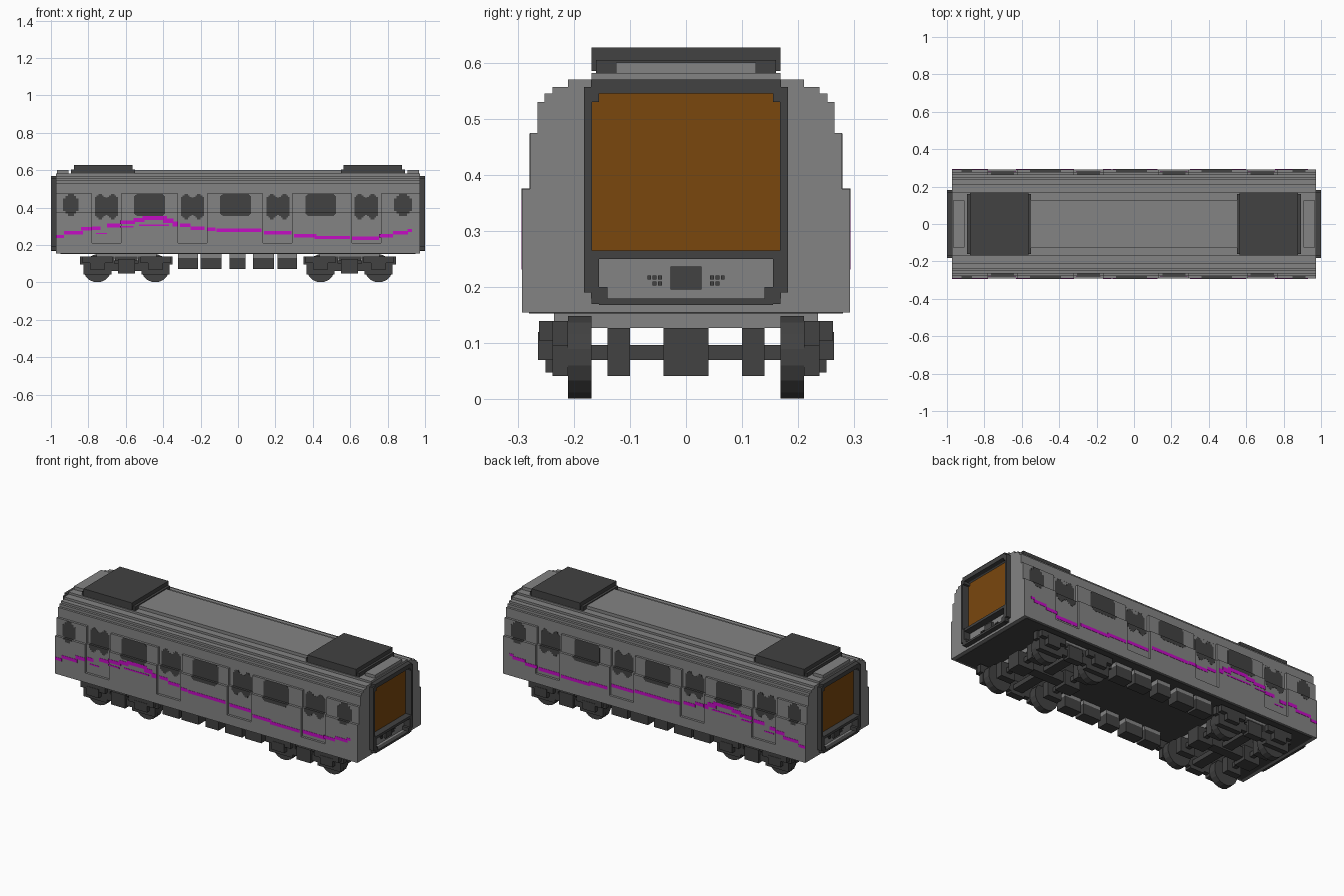
import bpy, bmesh, math
from mathutils import Matrix

cube = bpy.data.objects.get("Cube")
if cube:
    bpy.data.objects.remove(cube)


def material(name, rgb):
    m = bpy.data.materials.new(name)
    m.use_nodes = True
    m.diffuse_color = (*rgb, 1)
    m.node_tree.nodes["Principled BSDF"].inputs["Base Color"].default_value = (*rgb, 1)
    return m


GREY = material("body grey", (0.23, 0.23, 0.23))
DARK = material("dark grey", (0.054, 0.054, 0.054))
AMBER = material("amber", (0.195, 0.063, 0.004))
MAGENTA = material("magenta", (0.56, 0.004, 0.56))


def part(name, mat, boxes, mirror="", wheels=()):
    """One object from boxes (x0, x1, y0, y1, z0, z1) and wheels (x, y, z, radius, width)."""
    bm = bmesh.new()
    for x0, x1, y0, y1, z0, z1 in boxes:
        mtx = Matrix.Translation(((x0 + x1) / 2, (y0 + y1) / 2, (z0 + z1) / 2)) \
            @ Matrix.Diagonal((x1 - x0, y1 - y0, z1 - z0, 1))
        bmesh.ops.create_cube(bm, size=1, matrix=mtx)
    for x, y, z, r, w in wheels:
        mtx = Matrix.Translation((x, y, z)) @ Matrix.Rotation(math.pi / 2, 4, "X") \
            @ Matrix.Rotation(math.pi / 16, 4, "Z")
        bmesh.ops.create_cone(bm, cap_ends=True, segments=16, radius1=r, radius2=r,
                              depth=w, matrix=mtx)
    me = bpy.data.meshes.new(name)
    bm.to_mesh(me)
    bm.free()
    me.materials.append(mat)
    ob = bpy.data.objects.new(name, me)
    bpy.context.scene.collection.objects.link(ob)
    if mirror:
        mod = ob.modifiers.new("Mirror", "MIRROR")
        mod.use_axis = ("x" in mirror, "y" in mirror, False)
        mod.use_mirror_merge = False
    return ob


END, INNER = 0.973, 0.96        # body end and back of the end recess
LOW, HIGH = 0.292, 0.278        # side planes below and above the waist
WAIST, EAVE = 0.375, 0.475
STEP = 0.0135
DOORS = [(-0.78, -0.626), (-0.32, -0.166), (0.134, 0.289), (0.61, 0.765)]

# Body core: stepped cross-section, narrower where the doors are recessed
core = [(0.155, 0.21, LOW), (0.21, WAIST, LOW - STEP), (WAIST, EAVE, HIGH - STEP),
        (EAVE, 0.53, 0.265), (0.53, 0.545, 0.252), (0.545, 0.557, 0.238), (0.557, 0.57, 0.21)]
part("body_core", GREY, [(-INNER, INNER, -w, w, z0, z1) for z0, z1, w in core])

# Side skin between the doors
edges = [-INNER] + [x for d in DOORS for x in d] + [INNER]
skin = []
for x0, x1 in zip(edges[::2], edges[1::2]):
    skin += [(x0, x1, LOW - STEP - 0.002, LOW, 0.21, WAIST),
             (x0, x1, HIGH - STEP - 0.002, HIGH, WAIST, EAVE)]
part("side_skin", GREY, skin, "y")

# End walls around the recess
open_levels = [(0.18, WAIST, LOW), (WAIST, EAVE, HIGH), (EAVE, 0.53, 0.265), (0.53, 0.545, 0.252)]
part("end_wall_sides", GREY, [(INNER, END, 0.168, w, z0, z1) for z0, z1, w in open_levels], "xy")
part("end_wall_sills", GREY, [(INNER, END, -w, w, z0, z1) for z0, z1, w in
     [(0.155, 0.18, LOW), (0.545, 0.557, 0.238), (0.557, 0.57, 0.21)]], "x")

# Gangway frame, end door and lower panel
G0, G1 = INNER, 1.0
part("gangway_posts", DARK, [(END, G1, 0.168, 0.182, 0.19, 0.557),
                             (END, G1, 0.155, 0.168, 0.17, 0.19),
                             (G0, G1, 0.155, 0.169, 0.53, 0.57),
                             (G0, G1, 0.155, 0.169, 0.18, 0.265),
                             (G0, G1, 0.140, 0.155, 0.18, 0.20),
                             (G0, G1 - 0.001, 0.1675, 0.174, 0.19, 0.545)], "xy")
part("gangway_rails", DARK, [(G0, G1, -0.155, 0.155, 0.545, 0.57),
                             (G0, G1, -0.155, 0.155, 0.168, 0.18),
                             (G0, G1 - 0.001, -0.16, 0.16, 0.25, 0.265)], "x")
part("end_door", AMBER, [(INNER - 0.003, INNER + 0.002, -0.168, 0.168, 0.265, 0.545)], "x")
part("end_coupler_plate", DARK, [(INNER, INNER + 0.012, -0.028, 0.028, 0.196, 0.237)], "x")
part("end_socket_dots", DARK, [(INNER, INNER + 0.005, y, y + 0.007, z, z + 0.007)
     for y, z in [(0.043, 0.203), (0.043, 0.214), (0.053, 0.203), (0.053, 0.214), (0.062, 0.214)]], "xy")

# Roof ridge and rooftop units
part("roof_ridge", GREY, [(-END, END, -0.168, 0.168, 0.568, 0.582),
                          (-0.55, 0.55, -0.128, 0.128, 0.58, 0.60)])
part("roof_ends", GREY, [(0.905, END - 0.004, -0.125, 0.125, 0.58, 0.60)], "x")
part("rooftop_unit", DARK, [(0.55, 0.892, -0.16, 0.16, 0.575, 0.605),
                            (0.565, 0.878, -0.168, 0.168, 0.585, 0.627)], "x")


def pane(x0, x1, z0, z1, inset=0.0):
    """Dark glass box following the step in the side at the waist."""
    out = []
    if z0 < WAIST:
        out.append((x0, x1, HIGH - inset, LOW - inset + 0.001, z0, min(z1, WAIST + 0.001)))
    if z1 > WAIST:
        out.append((x0, x1, HIGH - inset - 0.005, HIGH - inset + 0.001, max(z0, WAIST), z1))
    return out


def rounded(x0, x1, z0, z1, c, inset=0.0):
    """Stepped-corner window from three overlapping panes."""
    h = c / 2
    return (pane(x0 + c, x1 - c, z0, z1, inset) + pane(x0, x1, z0 + c, z1 - c, inset)
            + pane(x0 + h, x1 - h, z0 + h, z1 - h, inset))


# Windows
glass = []
for x0, x1 in [(-0.556, -0.39), (-0.096, 0.07), (0.36, 0.524)]:
    glass += rounded(x0, x1, 0.355, 0.474, 0.012)
for x0, x1 in [(-0.936, -0.852), (0.834, 0.93)]:
    glass += rounded(x0, x1, 0.355, 0.474, 0.026)
part("side_windows", DARK, glass, "y")

door_glass = []
for x0, x1 in [(-0.765, -0.642), (-0.305, -0.182), (0.153, 0.276), (0.622, 0.748)]:
    m = (x0 + x1) / 2
    door_glass += rounded(x0, m - 0.006, 0.337, 0.474, 0.018, STEP)
    door_glass += rounded(m + 0.006, x1, 0.337, 0.474, 0.018, STEP)
    door_glass += pane(m - 0.01, m + 0.01, 0.36, 0.455, STEP)
part("door_windows", DARK, door_glass, "y")

# Wavy side stripe: x start, x end, centre height, thickness
runs = [(-0.972, -0.93, 0.245, 0.016), (-0.93, -0.83, 0.265, 0.018), (-0.84, -0.78, 0.287, 0.02),
        (-0.78, -0.735, 0.29, 0.02), (-0.70, -0.63, 0.305, 0.02), (-0.63, -0.55, 0.322, 0.02),
        (-0.56, -0.50, 0.334, 0.022), (-0.51, -0.38, 0.345, 0.02), (-0.40, -0.345, 0.33, 0.026),
        (-0.35, -0.32, 0.313, 0.026), (-0.31, -0.255, 0.306, 0.018), (-0.255, -0.18, 0.29, 0.018),
        (-0.166, -0.12, 0.284, 0.018), (-0.115, 0.125, 0.28, 0.018), (0.14, 0.285, 0.266, 0.018),
        (0.30, 0.42, 0.25, 0.018), (0.41, 0.60, 0.24, 0.018), (0.61, 0.755, 0.237, 0.02),
        (0.755, 0.83, 0.25, 0.018), (0.83, 0.91, 0.265, 0.018), (0.905, 0.93, 0.278, 0.014),
        (-0.63, -0.56, 0.297, 0.008), (-0.53, -0.37, 0.305, 0.008), (-0.76, -0.70, 0.262, 0.007)]
stripe = []
for x0, x1, z, t in runs:
    in_door = any(a < (x0 + x1) / 2 < b for a, b in DOORS)
    y = LOW - STEP if in_door else LOW
    stripe.append((x0, x1, y - 0.004, y + 0.0015, z - t / 2, z + t / 2))
part("side_stripe", MAGENTA, stripe, "y")

# Underfloor plate and equipment boxes
part("floor_plate", DARK, [(-0.95, 0.95, -0.28, 0.28, 0.153, 0.156)])
units = [(-0.32, -0.215), (-0.2, -0.088), (-0.045, 0.04), (0.08, 0.192), (0.21, 0.315)]
part("equipment_boxes", DARK, [(a, b, 0.17, 0.236, 0.072, 0.132) for a, b in units], "y")
part("equipment_mounts", GREY, [(a, b, 0.172, 0.234, 0.13, 0.156) for a, b in units], "y")

# Bogies: C is the bogie centre, A the axle offset
C, A = 0.597, 0.155
part("bogie_bolster", GREY, [(C - 0.16, C + 0.16, -0.235, 0.235, 0.127, 0.155)], "x")
axles = [C - A, C + A]
part("bogie_wheels", DARK, [], "xy", [(x, 0.189, 0.075, 0.075, 0.042) for x in axles])
part("bogie_axles", DARK, [(x - 0.013, x + 0.013, -0.2, 0.2, 0.07, 0.097) for x in axles], "x")
frame = [(C - 0.09, C + 0.09, 0.21, 0.238, 0.06, 0.10),
         (C - 0.045, C + 0.045, 0.21, 0.25, 0.048, 0.125),
         (C - 0.06, C + 0.06, 0.21, 0.238, 0.115, 0.14)]
for x in axles:
    frame += [(x - 0.093, x + 0.093, 0.21, 0.238, 0.095, 0.14),
              (x - 0.075, x + 0.075, 0.21, 0.238, 0.042, 0.10),
              (x - 0.08, x + 0.08, 0.238, 0.262, 0.105, 0.14),
              (x - 0.04, x + 0.04, 0.236, 0.264, 0.07, 0.12)]
part("bogie_side_frames", DARK, frame, "xy")
part("bogie_gearboxes", DARK, [(x - 0.045, x + 0.045, 0.1, 0.14, 0.042, 0.127) for x in axles], "xy")
part("bogie_motors", DARK, [(x - 0.05, x + 0.05, -0.04, 0.04, 0.042, 0.127) for x in axles]
     + [(C - A, C + A, -0.028, 0.028, 0.06, 0.118),
        (C - 0.03, C + 0.03, -0.22, 0.22, 0.07, 0.097)], "x")
